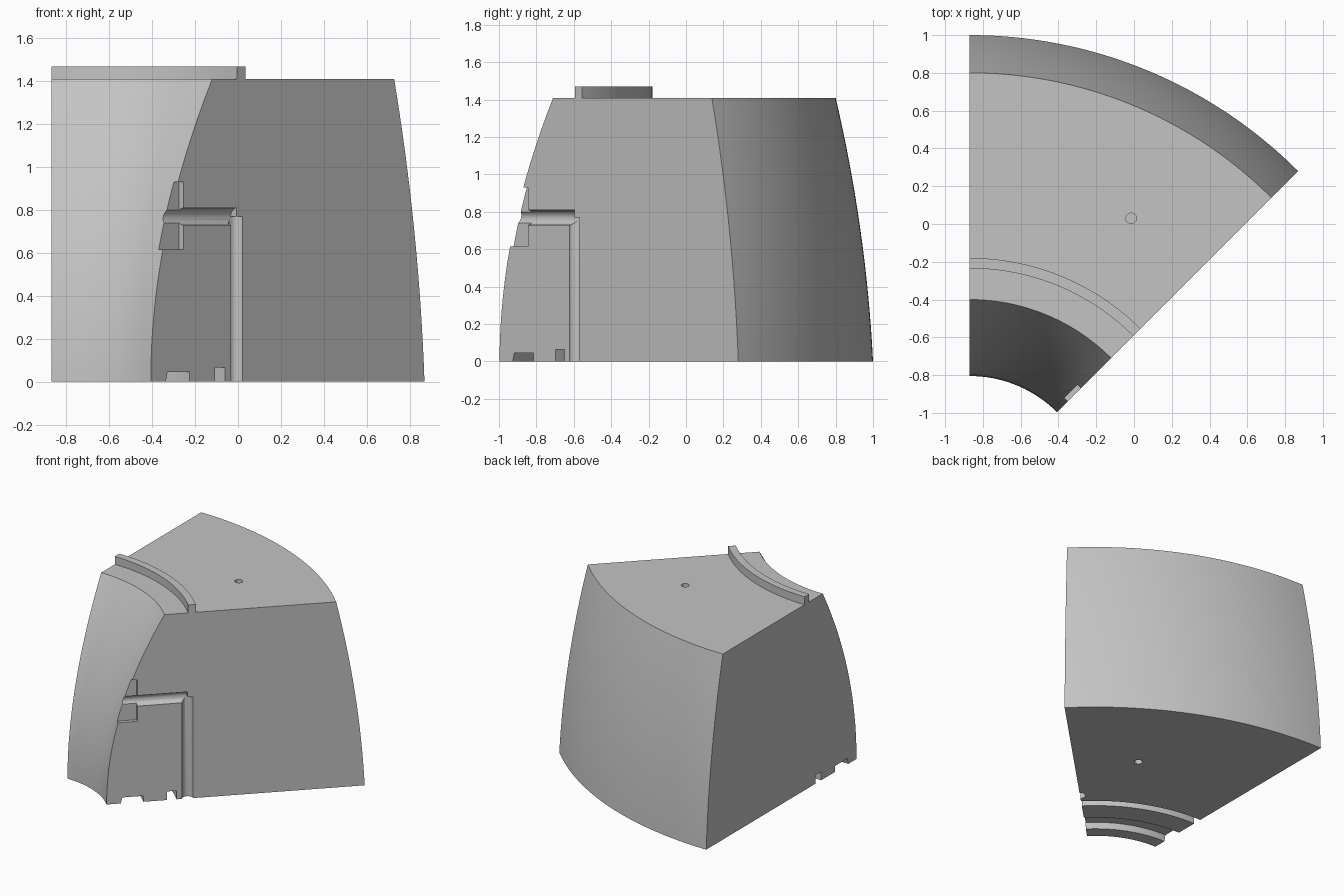
import bpy, bmesh
from math import radians, pi
from mathutils import Matrix, Vector

cube = bpy.data.objects.get("Cube")
if cube:
    bpy.data.objects.remove(cube, do_unlink=True)

AXIS = Vector((-0.87, -1.46, 0))      # centre the ring segment turns about
TOP = 1.41
R_GROOVE, Z_GROOVE = 1.222, 0.77      # corner of the round channels

grey = bpy.data.materials.new("light grey")
grey.use_nodes = True
grey.diffuse_color = (0.55, 0.55, 0.55, 1)
grey.node_tree.nodes["Principled BSDF"].inputs["Base Color"].default_value = (0.55, 0.55, 0.55, 1)


def make_object(name, bm, matrix=Matrix()):
    bmesh.ops.recalc_face_normals(bm, faces=bm.faces)
    mesh = bpy.data.meshes.new(name)
    bm.to_mesh(mesh)
    bm.free()
    mesh.materials.append(grey)
    ob = bpy.data.objects.new(name, mesh)
    ob.matrix_world = matrix
    bpy.context.collection.objects.link(ob)
    return ob


def inner_radius(z):
    # flared below, straight near the top
    return 0.655 + 0.215 * z * z - 0.008 * z ** 3


def outer_radius(z):
    return 2.46 - 0.05 * z - 0.065 * z * z


# Cross-section: underside with two ring grooves, outer wall, top rib, inner wall
levels = [TOP * i / 16 for i in range(17)]
profile = [(0.754, 0), (0.766, 0.045), (0.912, 0.045), (0.912, 0),
           (1.079, 0), (1.079, 0.065), (1.145, 0.065), (1.145, 0)]
profile += [(outer_radius(z), z) for z in levels]
profile += [(1.28, TOP), (1.28, 1.47), (1.225, 1.47), (1.225, TOP)]
profile += [(inner_radius(z), z) for z in reversed(levels)]

# Turn the cross-section through an eighth of a circle
bm = bmesh.new()
section = bm.faces.new([bm.verts.new((0, r, z)) for r, z in profile])
bmesh.ops.spin(bm, geom=[section] + section.edges[:] + section.verts[:], cent=(0, 0, 0),
               axis=(0, 0, 1), angle=radians(-45), steps=48, use_duplicate=False)
if not section.is_valid or all(len(e.link_faces) == 2 for e in bm.edges):
    pass
else:
    open_edges = [e for e in bm.edges if len(e.link_faces) == 1]
    bmesh.ops.holes_fill(bm, edges=open_edges, sides=0)
segment = make_object("ring_segment", bm, Matrix.Translation(AXIS))

# Cutters on the slanted end: local x runs outward, local y into the body
END = Matrix.Translation(AXIS) @ Matrix.Rotation(radians(45), 4, "Z")


def cylinder(name, radius, length, matrix):
    bm = bmesh.new()
    bmesh.ops.create_cone(bm, cap_ends=True, segments=32, radius1=radius,
                          radius2=radius, depth=length)
    return make_object(name, bm, matrix)


def box(name, size, matrix):
    bm = bmesh.new()
    bmesh.ops.create_cube(bm, size=1)
    bmesh.ops.scale(bm, vec=size, verts=bm.verts)
    return make_object(name, bm, matrix)


def at(x, y, z):
    return Matrix.Translation((x, y, z))


pin = at(-0.015, 0.03, 0)
cutters = [
    cylinder("upright_channel", 0.038, 1.0, END @ at(R_GROOVE, 0, Z_GROOVE - 0.5)),
    cylinder("level_channel", 0.04, 0.9,
             END @ at(R_GROOVE - 0.45, 0, Z_GROOVE) @ Matrix.Rotation(pi / 2, 4, "Y")),
    box("clip_pocket", (0.4, 0.054, 0.315), END @ at(0.67, 0, 0.7725)),
    cylinder("top_pin_hole", 0.028, 0.2, pin @ at(0, 0, TOP)),
    cylinder("bottom_pin_hole", 0.028, 0.2, pin),
]

bpy.context.view_layer.update()
bpy.ops.object.select_all(action="DESELECT")
segment.select_set(True)
bpy.context.view_layer.objects.active = segment
for cutter in cutters:
    cutter.hide_render = True
    cut = segment.modifiers.new(cutter.name, "BOOLEAN")
    cut.operation = "DIFFERENCE"
    cut.solver = "EXACT"
    cut.object = cutter
    bpy.ops.object.modifier_apply(modifier=cut.name)
    bpy.data.objects.remove(cutter, do_unlink=True)

bpy.ops.object.shade_smooth_by_angle(angle=radians(30))
